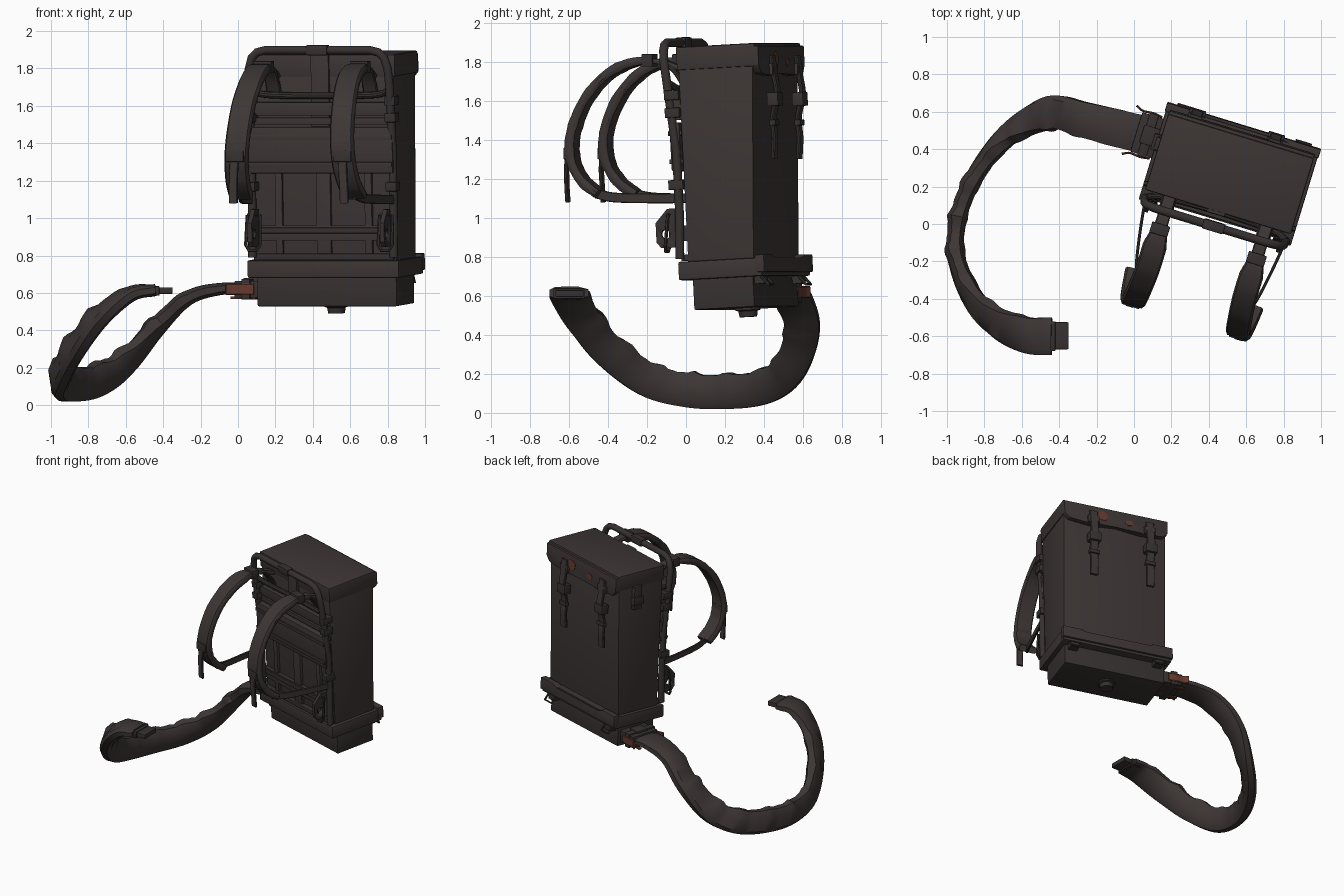
import bpy, bmesh, math, random
from mathutils import Vector, Matrix

if "Cube" in bpy.data.objects:
    bpy.data.objects.remove(bpy.data.objects["Cube"])

random.seed(4)


def material(name, rgb):
    m = bpy.data.materials.new(name)
    m.diffuse_color = (*rgb, 1)
    m.use_nodes = True
    m.node_tree.nodes["Principled BSDF"].inputs["Base Color"].default_value = m.diffuse_color
    return m


CLOTH = material("dark cloth", (0.046, 0.037, 0.035))
METAL = material("dark metal", (0.038, 0.031, 0.030))
RUST = material("rust brown", (0.13, 0.042, 0.028))

# Pack frame: turned about z, and leaning slightly forward
TURN = Matrix.Translation((0.51, 0.265, 0)) @ Matrix.Rotation(math.radians(-17), 4, 'Z')
LEAN = (TURN @ Matrix.Translation((0, 0, 1.2)) @ Matrix.Rotation(math.radians(3), 4, 'X')
        @ Matrix.Translation((0, 0, -1.2)))
WORLD = Matrix.Identity(4)


def finish(name, bm, mat, frame, bevel=0.0):
    if bevel:
        bmesh.ops.bevel(bm, geom=bm.edges[:], offset=bevel, segments=2, profile=0.6,
                        affect='EDGES', clamp_overlap=True)
    bmesh.ops.recalc_face_normals(bm, faces=bm.faces[:])
    me = bpy.data.meshes.new(name)
    bm.to_mesh(me)
    bm.free()
    me.transform(frame)
    me.materials.append(mat)
    for p in me.polygons:
        p.use_smooth = True
    me.set_sharp_from_angle(angle=math.radians(35))
    ob = bpy.data.objects.new(name, me)
    bpy.context.collection.objects.link(ob)
    return ob


def loft(name, rings, mat, frame, bevel=0.0):
    bm = bmesh.new()
    vs = [[bm.verts.new(p) for p in r] for r in rings]
    n = len(vs[0])
    for a, b in zip(vs, vs[1:]):
        for i in range(n):
            bm.faces.new((a[i], a[(i + 1) % n], b[(i + 1) % n], b[i]))
    bm.faces.new(vs[0])
    bm.faces.new(vs[-1])
    return finish(name, bm, mat, frame, bevel)


def box(name, x, y, z, mat, frame=LEAN, bevel=0.006, top_y=None):
    rings = [[(x[0], a[0], h), (x[1], a[0], h), (x[1], a[1], h), (x[0], a[1], h)]
             for a, h in ((y, z[0]), (top_y or y, z[1]))]
    return loft(name, rings, mat, frame, bevel)


def plate(name, outline, y0, y1, mat, frame=LEAN, bevel=0.0):
    """Outline in x and z, given thickness along y."""
    return loft(name, [[(x, y, z) for x, z in outline] for y in (y0, y1)], mat, frame, bevel)


def spline(pts, n=6):
    p = [Vector(q) for q in pts]
    p = [p[0] * 2 - p[1]] + p + [p[-1] * 2 - p[-2]]
    out = []
    for i in range(1, len(p) - 2):
        a, b, c, d = p[i - 1:i + 3]
        for k in range(n):
            t = k / n
            out.append(0.5 * (2 * b + (c - a) * t + (2 * a - 5 * b + 4 * c - d) * t * t
                              + (3 * b - a - 3 * c + d) * t ** 3))
    return out + [p[-2]]


def strap_section(w, t):
    return [(w, .4 * t), (.85 * w, t), (-.85 * w, t), (-w, .4 * t),
            (-w, -.4 * t), (-.85 * w, -t), (.85 * w, -t), (w, -.4 * t)]


def round_section(r, n=10):
    return [(r * math.cos(i * math.tau / n), r * math.sin(i * math.tau / n)) for i in range(n)]


def sweep(name, pts, sides, sections, mat, frame=LEAN):
    rings = []
    for i, p in enumerate(pts):
        p = Vector(p)
        tan = (Vector(pts[min(i + 1, len(pts) - 1)]) - Vector(pts[max(i - 1, 0)])).normalized()
        s = Vector(sides[i] if isinstance(sides, list) else sides)
        s = (s - tan * s.dot(tan)).normalized()
        nrm = s.cross(tan)
        sec = sections[i] if isinstance(sections[0], list) else sections
        rings.append([p + s * a + nrm * b for a, b in sec])
    return loft(name, rings, mat, frame)


# Main bag, lid and base
box("bag_body", (-.40, .40), (-.17, .185), (.72, 1.80), CLOTH, bevel=.018, top_y=(-.17, .235))
box("lid", (-.408, .408), (-.175, .25), (1.765, 1.885), CLOTH, bevel=.014)
flap = [(-.405, 1.87), (-.405, 1.77), (-.37, 1.73), (-.20, 1.715), (0, 1.735), (.20, 1.715),
        (.37, 1.73), (.405, 1.77), (.405, 1.87)]
plate("lid_flap", flap, .225, .268, CLOTH, bevel=.008)
box("base_flange", (-.425, .425), (-.215, .235), (.69, .785), CLOTH, bevel=.012)
rim = [(-.43, .71), (.43, .71), (.43, .80), (.28, .80), (.24, .775), (-.24, .775), (-.28, .80), (-.43, .80)]
plate("flange_back_rim", rim, .20, .25, CLOTH, bevel=.008)
box("base_box", (-.39, .39), (-.15, .175), (.535, .71), METAL, bevel=.008)
loft("base_knob", [[(a, b + .02, z) for a, b in round_section(r, 16)]
                   for r, z in ((.065, .54), (.065, .525), (.05, .52), (.045, .49))], METAL, LEAN)

# Painted wear patches on the back flap
for u, z, r in ((.11, 1.80, .05), (-.10, 1.785, .03)):
    spot = [(u + r * random.uniform(.8, 1.1) * math.cos(a * math.tau / 12),
             z + .8 * r * random.uniform(.8, 1.1) * math.sin(a * math.tau / 12)) for a in range(12)]
    plate("wear_patch", spot, .262, .271, RUST)

# Back closing straps with buckles
for u in (.18, -.26):
    path = spline([(u, .272, 1.82), (u, .28, 1.72), (u, .29, 1.62), (u, .262, 1.50),
                   (u, .265, 1.40), (u, .255, 1.29)])
    sweep("closing_strap", path, (1, 0, 0), strap_section(.032, .01), CLOTH)
    box("strap_buckle", (u - .045, u + .045), (.245, .305), (1.56, 1.63), METAL)
    box("strap_loop", (u - .04, u + .04), (.25, .283), (1.46, 1.49), METAL)
    box("strap_anchor", (u - .045, u + .045), (.26, .285), (1.72, 1.78), CLOTH)

# Side latches and base clips
for s in (-1, 1):
    if s < 0:
        box("side_latch", (-.43, -.39), (.04, .11), (1.60, 1.78), METAL)
        box("side_latch_buckle", (-.445, -.40), (.03, .12), (1.64, 1.70), METAL)
    ring = [(.33 * s + a, .20, .675 + b) for a, b in
            ((-.04, .03), (-.04, -.03), (.04, -.03), (.04, .03))]
    sweep("base_clip", [(x, y + .05 * (z < .66), z) for x, y, z in ring], (0, 1, 0),
          round_section(.008, 6), METAL)
    box("base_clip_mount", (.33 * s - .035, .33 * s + .035), (.16, .225), (.65, .71), METAL)

# Carrying frame: one bent tube with cross bars
half = [(-.395, -.21, .80), (-.395, -.20, 1.05), (-.395, -.20, 1.35), (-.393, -.235, 1.72),
        (-.388, -.245, 1.81), (-.37, -.25, 1.87), (-.34, -.252, 1.90), (-.29, -.253, 1.912)]
sweep("frame_tube", half + [(-x, y, z) for x, y, z in reversed(half)], (0, 1, 0),
      round_section(.023, 12), METAL)
bar = spline([(-.39, -.22, 1.70), (-.30, -.195, 1.67), (0, -.185, 1.665), (.30, -.195, 1.67), (.39, -.22, 1.70)])
sweep("upper_cross_bar", bar, (0, 0, 1), round_section(.018), METAL)
box("frame_grip", (-.06, .06), (-.28, -.225), (1.885, 1.94), METAL, bevel=.01)
for z in (.80, .94):
    box("lower_cross_bar", (-.39, .39), (-.205, -.165), (z - .012, z + .02), METAL)
for s in (-1, 1):
    for z in (1.18, 1.55, 1.64):
        box("frame_clamp", (.395 * s - .03, .395 * s + .03), (-.245, -.165), (z - .025, z + .025), METAL)

# Front padding and webbing
box("back_pad", (-.405, .405), (-.232, -.175), (1.25, 1.50), CLOTH, bevel=.015)
for z, h in ((1.595, .035), (1.53, .018), (1.445, .012), (1.30, .012)):
    y = -.24 if z < 1.5 else -.205
    box("cross_webbing", (-.40, .40), (y, -.165), (z - h, z + h), CLOTH, bevel=.003)
for x0, x1, z0, z1 in ((-.06, .04, 1.49, 1.88), (-.04, .04, .79, 1.26), (-.27, -.23, .79, 1.26), (.23, .27, .79, 1.26)):
    box("upright_webbing", (x0, x1), (-.19, -.165), (z0, z1), CLOTH, bevel=.003)
box("low_webbing", (-.39, .39), (-.195, -.165), (.89, .97), CLOTH, bevel=.003)

# Hip brackets with a hole, and wire loops
for s in (-1, 1):
    x = .37 * s
    outline = [(-.20, 1.06), (-.27, 1.06), (-.335, .99), (-.335, .89), (-.31, .86), (-.20, .86)]
    br = loft("hip_bracket", [[(x + d, a, b) for a, b in outline] for d in (-.012, .012)], METAL, LEAN)
    cut = loft("hole_cutter", [[(x + d, -.285 + a, .93 + b) for a, b in round_section(.024, 12)]
                               for d in (-.05, .05)], METAL, LEAN)
    cut.hide_render = True
    cut.hide_viewport = True
    mod = br.modifiers.new("hole", 'BOOLEAN')
    mod.object = cut
    mod.solver = 'EXACT'
    loop = [(x - .035, -.26, 1.03), (x - .04, -.28, .87), (x - .02, -.285, .84), (x + .02, -.285, .84),
            (x + .04, -.28, .87), (x + .035, -.26, 1.03), (x - .035, -.26, 1.03)]
    sweep("bracket_loop", loop, (0, 1, 0), round_section(.009, 6), METAL)

# Shoulder straps: padded arc, thin lower strap, hanging tail
for s in (-1, 1):
    arc = spline([(.27 * s, -.20, 1.76), (.27 * s, -.33, 1.80), (.27 * s, -.46, 1.80), (.27 * s, -.60, 1.74),
                  (.28 * s, -.72, 1.61), (.29 * s, -.79, 1.44), (.30 * s, -.79, 1.30),
                  (.31 * s, -.73, 1.19), (.32 * s, -.64, 1.12)], 5)
    n = len(arc) - 1
    secs = []
    for i in range(n + 1):
        pad = min(1, max(0, (i / n - .16) * 9))
        secs.append(strap_section(.035 + .03 * pad, .012 + .010 * pad + random.uniform(0, .004)))
    sweep("shoulder_strap", arc, (1, .0, .0), secs, CLOTH, TURN)
    low = spline([(.32 * s, -.66, 1.125), (.345 * s, -.56, 1.105), (.375 * s, -.38, 1.10), (.40 * s, -.18, 1.10)])
    sweep("lower_strap", low, (0, 0, 1), strap_section(.025, .008), CLOTH, TURN)
    tail = [(.30 * s, -.815, 1.36), (.305 * s, -.825, 1.25), (.31 * s, -.82, 1.15), (.31 * s, -.815, 1.08)]
    sweep("strap_tail", tail, (1, 0, 0), strap_section(.024, .008), CLOTH, TURN)
    box("strap_slider", (.30 * s - .05, .30 * s + .05), (-.83, -.77), (1.30, 1.36), METAL, TURN)
    box("top_slider", (.27 * s - .05, .27 * s + .05), (-.42, -.36), (1.775, 1.84), METAL, TURN)
    link = spline([(.27 * s, -.30, 1.80), (.27 * s, -.24, 1.74), (.27 * s, -.19, 1.66)])
    sweep("strap_link", link, (1, 0, 0), strap_section(.04, .01), CLOTH, TURN)

# Flexible chute: x, y, z and the roll of its width in degrees
route = spline([Vector(p) for p in (
    (.06, .475, .62, 0), (-.10, .515, .62, 0), (-.27, .56, .57, 0), (-.43, .60, .42, 12),
    (-.60, .53, .225, 50), (-.75, .40, .13, 75), (-.88, .20, .105, 86), (-.945, 0, .115, 92),
    (-.945, -.20, .17, 105), (-.86, -.40, .32, 125), (-.73, -.53, .48, 150),
    (-.57, -.595, .595, 172), (-.44, -.60, .615, 180))], 7)
centre = [Vector(q[:3]) for q in route]
sides = [Vector((0, math.cos(math.radians(q[3])), -math.sin(math.radians(q[3])))) for q in route]
secs = []
for i in range(len(route)):
    f = i / (len(route) - 1)
    swell = max(0, min(1, 6 * (f - .08), 6 * (.97 - f)))
    lump = swell * (.014 * max(0, math.sin(i * .95)) + random.uniform(0, .006))
    w = .10 - .015 * swell
    t = .032 + .012 * swell
    secs.append([(w, .5 * t), (.7 * w, t), (-.5 * w, t + lump), (-w - lump, .5 * t + lump),
                 (-w - lump, -.5 * t), (-.6 * w, -t - .4 * lump), (.6 * w, -t), (w, -.5 * t)])
sweep("feed_chute", centre, sides, secs, CLOTH, WORLD)
box("chute_end_plate", (-.50, -.42), (-.68, -.52), (.585, .637), METAL, WORLD)
box("chute_end_tongue", (-.43, -.35), (-.67, -.525), (.595, .63), METAL, WORLD)

# Chute connector with brown clips
JOINT = Matrix.Translation((.07, .475, .62)) @ Matrix.Rotation(math.radians(-17), 4, 'Z')
box("connector_block", (-.06, .10), (-.11, .11), (-.045, .045), METAL, JOINT)
box("connector_collar", (-.02, .03), (-.12, .12), (-.055, .055), METAL, JOINT)
box("connector_cover", (-.03, .06), (-.05, .05), (.03, .06), METAL, JOINT)
for s in (-1, 1):
    clip = spline([(-.10, s * .135, 0), (-.06, s * .118, 0), (0, s * .122, 0), (.05, s * .115, 0)])
    sweep("connector_clip", clip, (0, 0, 1), strap_section(.03, .006), RUST, JOINT)
    box("clip_bar", (-.09, .05), (s * .07 - .012, s * .07 + .012), (-.052, -.04), RUST, JOINT, .002)
